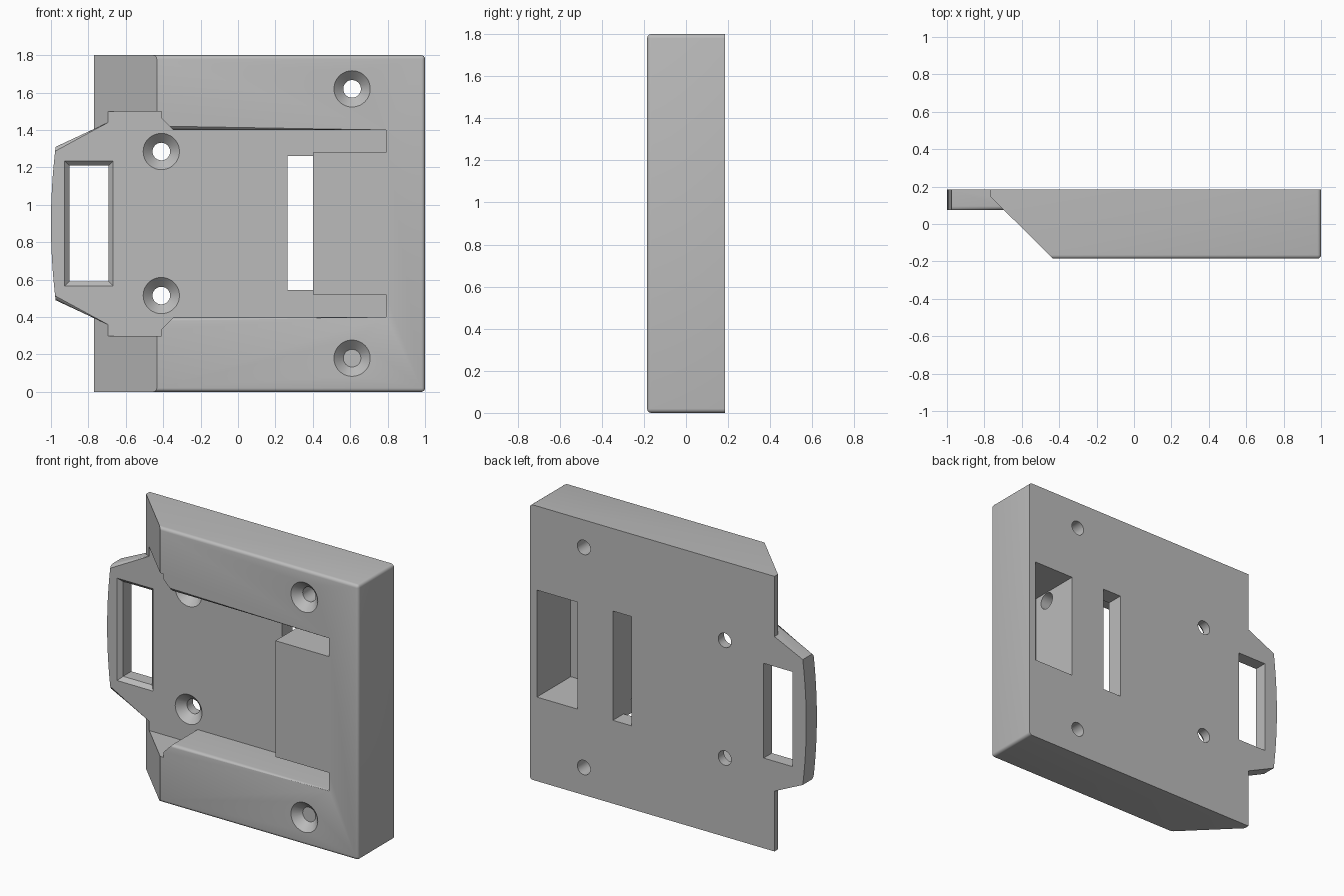
import bpy, bmesh, math
from mathutils import Matrix, Vector

if "Cube" in bpy.data.objects:
    bpy.data.objects.remove(bpy.data.objects["Cube"], do_unlink=True)

FRONT, FLOOR, BACK, MID = -0.185, 0.075, 0.185, 0.9

grey = bpy.data.materials.new("plain grey")
grey.use_nodes = True
grey.diffuse_color = (0.5, 0.5, 0.5, 1)
grey.node_tree.nodes["Principled BSDF"].inputs["Base Color"].default_value = (0.5, 0.5, 0.5, 1)


def finish(name, bm):
    bmesh.ops.recalc_face_normals(bm, faces=bm.faces[:])
    mesh = bpy.data.meshes.new(name)
    bm.to_mesh(mesh)
    bm.free()
    mesh.materials.append(grey)
    obj = bpy.data.objects.new(name, mesh)
    bpy.context.collection.objects.link(obj)
    return obj


def prism(name, points, lo, hi, axis="y", round_rule=None, radius=0.02):
    """Extrude an outline along y or z, rounding the edges picked by a rule."""
    place = (lambda a, b, h: (a, h, b)) if axis == "y" else (lambda a, b, h: (a, b, h))
    bm = bmesh.new()
    base = bm.faces.new([bm.verts.new(place(a, b, lo)) for a, b in points])
    new = bmesh.ops.extrude_face_region(bm, geom=[base], use_keep_orig=True)["geom"]
    shift = Vector(place(0, 0, hi - lo))
    bmesh.ops.translate(bm, vec=shift, verts=[g for g in new if isinstance(g, bmesh.types.BMVert)])
    bmesh.ops.recalc_face_normals(bm, faces=bm.faces[:])
    if round_rule:
        edges = [e for e in bm.edges if round_rule(e.verts[0].co, e.verts[1].co)]
        bmesh.ops.bevel(bm, geom=edges, offset=radius, segments=4, profile=0.5, affect="EDGES")
    return finish(name, bm)


def box(name, x0, x1, y0, y1, z0, z1):
    return prism(name, [(x0, z0), (x1, z0), (x1, z1), (x0, z1)], y0, y1)


def cone(name, start, end, r0, r1, sides=48):
    start, end = Vector(start), Vector(end)
    d = end - start
    turn = Vector((0, 0, 1)).rotation_difference(d).to_matrix().to_4x4()
    bm = bmesh.new()
    bmesh.ops.create_cone(bm, cap_ends=True, segments=sides, radius1=r0, radius2=r1,
                          depth=d.length, matrix=Matrix.Translation((start + end) / 2) @ turn)
    return finish(name, bm)


def combine(target, tool, operation):
    tool.hide_render = True
    mod = target.modifiers.new("join", "BOOLEAN")
    mod.operation, mod.object, mod.solver = operation, tool, "EXACT"
    bpy.ops.object.select_all(action="DESELECT")
    bpy.context.view_layer.objects.active = target
    target.select_set(True)
    bpy.ops.object.modifier_apply(modifier=mod.name)
    bpy.data.objects.remove(tool, do_unlink=True)


def cut(tool):
    combine(body, tool, "DIFFERENCE")


def mirrored(half):
    return half + [(x, 2 * MID - z) for x, z in reversed(half)]


def near(a, b):
    return abs(a - b) < 1e-4


# Raised body: two rails, end wall and central block around the channel
def body_edges(a, b):
    front = near(a.y, FRONT) and near(b.y, FRONT)
    same_z = near(a.z, b.z) and any(near(a.z, z) for z in (0, 0.4, 1.4, 1.8))
    end = near(a.x, 1) and near(b.x, 1)
    corner = end and same_z
    return (front and (same_z or end)) or corner


rail = [(1, 0), (-0.77, 0), (-0.77, 0.3), (-0.41, 0.3), (-0.41, 0.335),
        (-0.345, 0.4), (0.79, 0.4), (0.79, 0.52), (0.4, 0.52)]
body = prism("latch_housing", mirrored(rail), FRONT, BACK, round_rule=body_edges)

# Rear web and the sloped entry side
combine(body, box("rear_web", -0.77, -0.5, FLOOR, BACK, 0.1, 1.7), "UNION")
cut(prism("slope_cutter", [(-0.385, -0.234), (-0.82, 0.199), (-1.1, 0.199), (-1.1, -0.234)],
          -0.1, 1.9, axis="z"))


# Base plate with the bowed pull tab
def tab_edges(a, b):
    front = near(a.y, FLOOR) and near(b.y, FLOOR)
    return front and min(a.x, b.x) < -0.97 and near(max(a.x, b.x), -0.69)


bow = [(-1 + 0.025 * t * t, MID + 0.41 * t) for t in [i / 8 for i in range(-8, 0)]]
plate_half = [(0.85, 0.25), (-0.69, 0.25), (-0.69, 0.357)] + bow
plate = prism("base_plate", mirrored(plate_half), FLOOR, BACK, round_rule=tab_edges)
combine(body, plate, "UNION")

# Slot through the plate and pocket in the back
cut(box("slot_cutter", 0.265, 0.4, 0.0, 0.3, 0.545, 1.26))
cut(box("pocket_cutter", 0.655, 0.95, FRONT + 0.02, 0.3, 0.55, 1.25))

# Tab window with a chamfered front rim
wx, ww, wh = -0.797, 0.105, 0.31
cut(box("window_cutter", wx - ww, wx + ww, 0.0, 0.3, MID - wh, MID + wh))
rim = box("rim_cutter", wx - ww, wx + ww, FLOOR - 0.025, FLOOR + 0.025, MID - wh, MID + wh)
for v in rim.data.vertices:
    if v.co.y < FLOOR:
        v.co.x += math.copysign(0.05, v.co.x - wx)
        v.co.z += math.copysign(0.05, v.co.z - MID)
cut(rim)

for side in (-1, 1):
    # Countersunk mounting holes
    for x, offset, y in ((-0.41, 0.385, FLOOR), (0.61, 0.72, FRONT)):
        z = MID + side * offset
        cut(cone("hole_cutter", (x, y + 0.03, z), (x, 0.3, z), 0.047, 0.047))
        cut(cone("sink_cutter", (x, y - 0.01, z), (x, y + 0.05, z), 0.107, 0.047))
    # Cross holes between channel and pocket
    z = MID + side * 0.29
    cut(cone("cross_cutter", (0.35, -0.06, z), (0.75, -0.06, z), 0.055, 0.055))

bpy.ops.object.select_all(action="DESELECT")
body.select_set(True)
bpy.context.view_layer.objects.active = body
bpy.ops.object.shade_smooth_by_angle(angle=math.radians(32))
